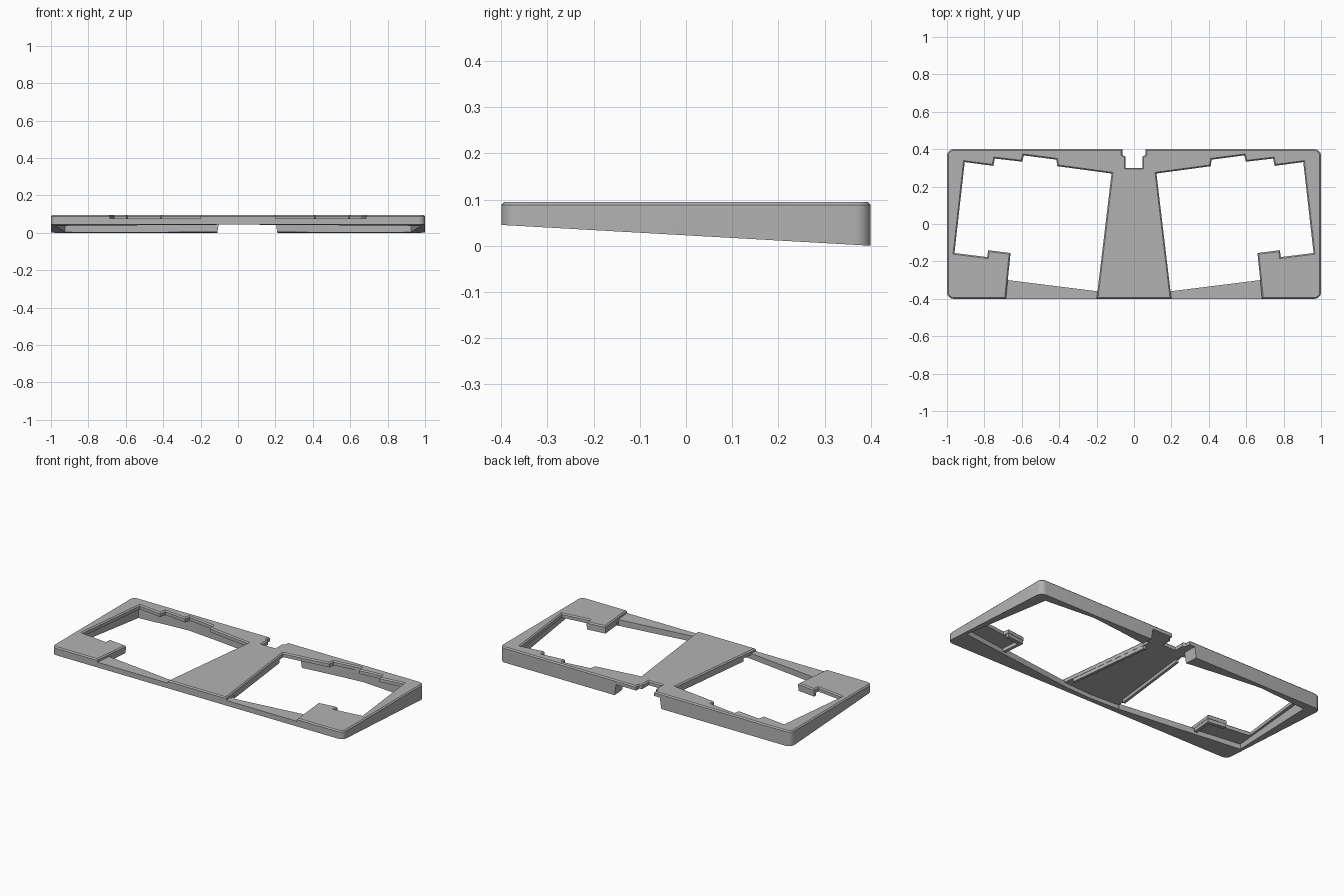
import bpy, bmesh, math
from mathutils import Vector

cube = bpy.data.objects.get("Cube")
if cube:
    bpy.data.objects.remove(cube, do_unlink=True)

TOP, CEILING, RAIL_TOP = 0.095, 0.068, 0.077

grey = bpy.data.materials.new("plain_grey")
grey.use_nodes = True
grey.diffuse_color = (0.45, 0.45, 0.45, 1)
grey.node_tree.nodes["Principled BSDF"].inputs["Base Color"].default_value = (0.45, 0.45, 0.45, 1)


def wedge(y):
    """Height of the sloping underside."""
    return 0.0225 - 0.05625 * y


def flat(z):
    return lambda y: z


def mirrored(points, side):
    return [(x * side, y) for x, y in points]


def prism(name, points, bottom, top):
    """Extruded outline; the bottom height is a function of y."""
    bm = bmesh.new()
    low = [bm.verts.new((x, y, bottom(y))) for x, y in points]
    high = [bm.verts.new((x, y, top)) for x, y in points]
    bm.faces.new(low)
    bm.faces.new(high)
    n = len(points)
    for i in range(n):
        j = (i + 1) % n
        bm.faces.new((low[i], low[j], high[j], high[i]))
    bmesh.ops.recalc_face_normals(bm, faces=bm.faces)
    mesh = bpy.data.meshes.new(name)
    bm.to_mesh(mesh)
    bm.free()
    mesh.materials.append(grey)
    obj = bpy.data.objects.new(name, mesh)
    bpy.context.collection.objects.link(obj)
    return obj


def cut(obj, cutter):
    mod = obj.modifiers.new("cut", 'BOOLEAN')
    mod.operation, mod.solver, mod.object = 'DIFFERENCE', 'EXACT', cutter
    bpy.context.view_layer.update()
    result = obj.evaluated_get(bpy.context.evaluated_depsgraph_get())
    mesh = bpy.data.meshes.new_from_object(result)
    obj.modifiers.clear()
    obj.data = mesh
    bpy.data.objects.remove(cutter, do_unlink=True)


# Wedge body with rounded corners
R = 0.035
outline = []
for k, (sx, sy) in enumerate([(1, 1), (-1, 1), (-1, -1), (1, -1)]):
    for s in range(7):
        a = math.radians(90 * k + 15 * s)
        outline.append((sx * (1 - R) + R * math.cos(a), sy * (0.4 - R) + R * math.sin(a)))
case = prism("case_frame", outline, wedge, TOP)

# Hollow underside
half = [(0.2, -0.36), (0.98, -0.26), (0.925, 0.345), (0.6, 0.374), (0.4, 0.352), (0.1, 0.312)]
pocket = [(0, -0.37)] + half + mirrored(half[::-1], -1)
cut(case, prism("pocket_cutter", pocket, flat(-0.1), CEILING))

# Stepped openings, running out through the front edge
opening = [(0.12, 0.27), (0.41, 0.309), (0.415, 0.344), (0.59, 0.367), (0.597, 0.333),
           (0.744, 0.35), (0.752, 0.311), (0.905, 0.331), (0.96, -0.155), (0.785, -0.177),
           (0.78, -0.14), (0.66, -0.155), (0.69, -0.45), (0.206, -0.45)]
for side in (1, -1):
    cut(case, prism("opening_cutter", mirrored(opening, side), flat(-0.1), 0.3))

# Cable notch in the back edge
notch = [(0.045, 0.3), (0.045, 0.36), (0.062, 0.37), (0.062, 0.45)]
cut(case, prism("notch_cutter", notch + mirrored(notch[::-1], -1), flat(-0.1), 0.3))

# Wide gap in the back wall below the top plate
gap = prism("gap_cutter", [(-0.1, 0.25), (0.2, 0.25), (0.2, 0.45), (-0.1, 0.45)], flat(-0.01), CEILING)
for v in gap.data.vertices:
    if v.co.z < 0:
        v.co.x += 0.012 if v.co.x > 0 else -0.012
cut(case, gap)

# Chamfer around every top edge
bm = bmesh.new()
bm.from_mesh(case.data)
bmesh.ops.remove_doubles(bm, verts=bm.verts, dist=0.0002)
bmesh.ops.dissolve_limit(bm, angle_limit=0.01, verts=bm.verts, edges=bm.edges)
bm.normal_update()
rim = [e for e in bm.edges
       if all(abs(v.co.z - TOP) < 0.0005 for v in e.verts)
       and any(abs(f.normal.z) < 0.5 for f in e.link_faces)]
bmesh.ops.bevel(bm, geom=rim, offset=0.007, segments=1, affect='EDGES', clamp_overlap=True)
bm.to_mesh(case.data)
bm.free()

# Lowered front rails and the lips under the plate
rail = [(0.2, -0.4), (0.685, -0.4), (0.675, -0.3), (0.193, -0.36)]
spine_lip = [(0.124, 0.23), (0.186, -0.3), (0.17, -0.3), (0.108, 0.23)]
tab_lip = [(0.662, -0.157), (0.778, -0.143), (0.778, -0.165), (0.684, -0.177),
           (0.695, -0.29), (0.675, -0.29)]
for side, word in ((1, "left"), (-1, "right")):
    prism("front_rail_" + word, mirrored(rail, side), wedge, RAIL_TOP)
    prism("spine_lip_" + word, mirrored(spine_lip, side), flat(0.048), CEILING + 0.004)
    prism("tab_lip_" + word, mirrored(tab_lip, side), flat(0.048), CEILING + 0.004)

# Smooth the rounded corners only
bpy.ops.object.select_all(action='DESELECT')
case.select_set(True)
bpy.context.view_layer.objects.active = case
bpy.ops.object.shade_smooth_by_angle(angle=math.radians(25))
